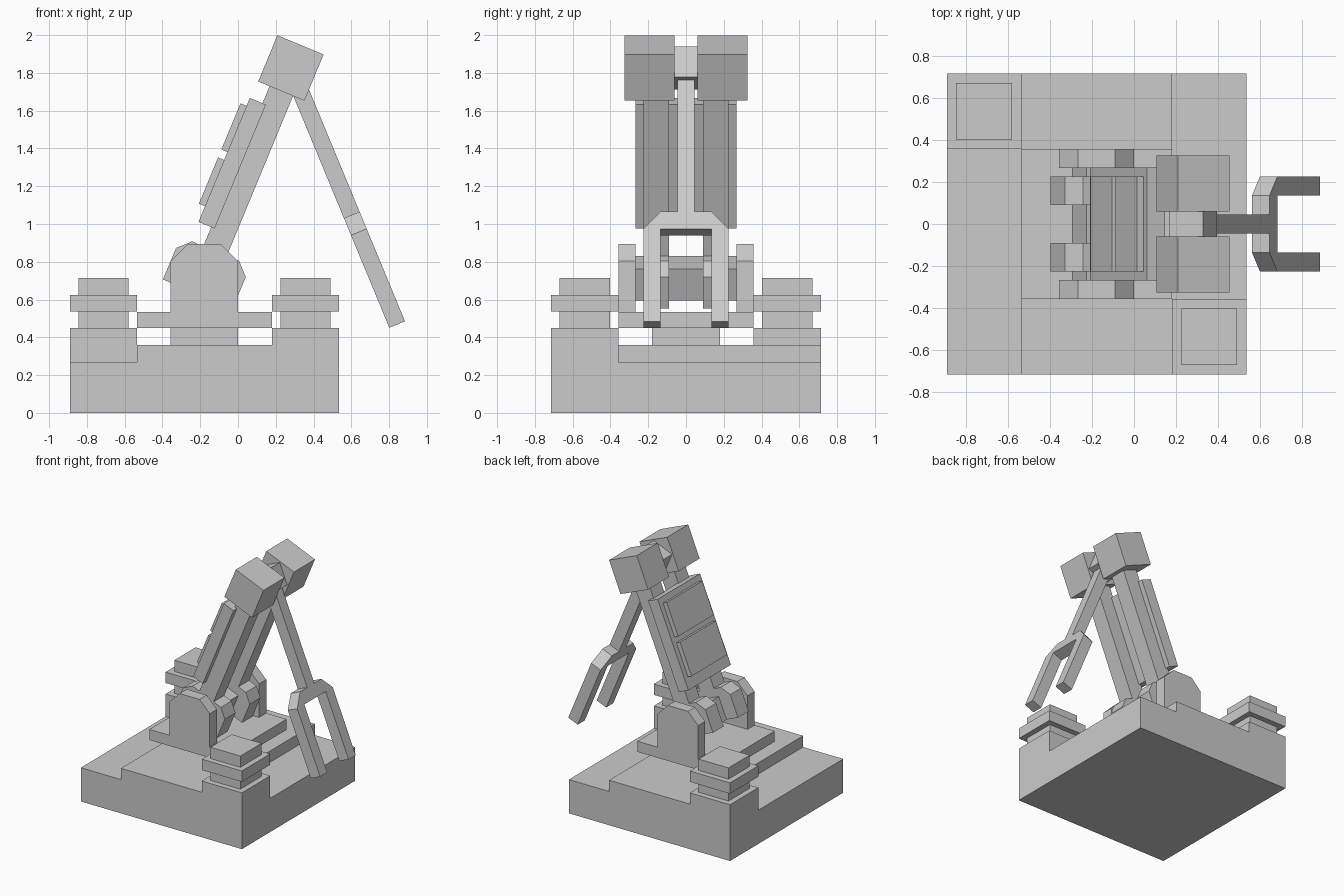
import bpy, bmesh
from math import radians
from mathutils import Matrix, Vector

cube = bpy.data.objects.get("Cube")
if cube:
    bpy.data.objects.remove(cube, do_unlink=True)

grey = bpy.data.materials.new("light_grey")
grey.use_nodes = True
COLOUR = (0.6, 0.6, 0.6, 1)
grey.diffuse_color = COLOUR
grey.node_tree.nodes["Principled BSDF"].inputs["Base Color"].default_value = COLOUR


def frame(x=0, z=0, tilt=0):
    """Local frame at (x, 0, z), leaning towards +x by tilt degrees."""
    return Matrix.Translation((x, 0, z)) @ Matrix.Rotation(radians(tilt), 4, 'Y')


def prism(name, points, lo, hi, place=Matrix(), across='Y'):
    """Extrude a flat outline; across Y it lies in (x, z), across X in (y, z)."""
    bm = bmesh.new()
    rings = []
    for w in (lo, hi):
        rings.append([bm.verts.new(place @ Vector((a, w, b) if across == 'Y' else (w, a, b)))
                      for a, b in points])
    bm.faces.new(rings[0])
    bm.faces.new(rings[1][::-1])
    n = len(points)
    for i in range(n):
        j = (i + 1) % n
        bm.faces.new((rings[0][i], rings[0][j], rings[1][j], rings[1][i]))
    bmesh.ops.recalc_face_normals(bm, faces=bm.faces)
    mesh = bpy.data.meshes.new(name)
    bm.to_mesh(mesh)
    bm.free()
    mesh.materials.append(grey)
    obj = bpy.data.objects.new(name, mesh)
    bpy.context.scene.collection.objects.link(obj)
    return obj


def box(name, x, y, z, place=Matrix()):
    """Box from (low, high) ranges on each axis."""
    outline = [(x[0], z[0]), (x[1], z[0]), (x[1], z[1]), (x[0], z[1])]
    return prism(name, outline, y[0], y[1], place)


# Base with lowered strips along both ends
LEFT, RIGHT, DEPTH = -0.89, 0.535, 0.715
IN_L, IN_R, IN_Y = -0.535, 0.18, 0.357
prism("base", [(LEFT, 0), (RIGHT, 0), (RIGHT, 0.27), (IN_R, 0.27), (IN_R, 0.36),
               (IN_L, 0.36), (IN_L, 0.27), (LEFT, 0.27)], -DEPTH, DEPTH)

# Stepped posts on two opposite corners
INSET = 0.045
for tag, x, y in (("front", (IN_R, RIGHT), (-DEPTH, -IN_Y)),
                  ("back", (LEFT, IN_L), (IN_Y, DEPTH))):
    small_x = (x[0] + INSET, x[1] - INSET)
    small_y = (y[0] + INSET, y[1] - INSET)
    box(tag + "_corner_block", x, y, (0.27, 0.45))
    box(tag + "_post_neck", small_x, small_y, (0.45, 0.538))
    box(tag + "_post_flange", x, y, (0.538, 0.625))
    box(tag + "_post_cap", small_x, small_y, (0.625, 0.715))

# Turntable
box("turntable_pedestal", (-0.357, 0), (-0.18, 0.18), (0.36, 0.45))
box("turntable_plate", (IN_L, IN_R), (-IN_Y, IN_Y), (0.45, 0.535))

# Frames for the leaning upper arm and the hanging forearm
TILT = 22.5
hip = frame(-0.178, 0.713, TILT)
elbow = frame(0.28, 1.826, TILT)
forearm = frame(0.28, 1.826, -TILT)

bracket = [(-0.357, 0.535), (0, 0.535), (0, 0.803), (-0.09, 0.893),
           (-0.267, 0.893), (-0.357, 0.803)]
hub = [(-0.2, -0.09), (0.2, -0.09), (0.2, 0.09), (0.135, 0.155),
       (-0.135, 0.155), (-0.2, 0.09)]


def span(side, a, b):
    return tuple(sorted((side * a, side * b)))


# Paired brackets, hubs, beams and elbow housings
for tag, s in (("front", -1), ("back", 1)):
    prism(tag + "_bracket", bracket, *span(s, 0.267, IN_Y))
    prism(tag + "_hub", hub, *span(s, 0.09, 0.225), hip)
    box(tag + "_arm_beam", (-0.0675, 0.0675), span(s, 0.09, 0.225), (-1.1, -0.1), elbow)
    box(tag + "_elbow_housing", (-0.1325, 0.1325), span(s, 0.06, 0.325),
        (-0.1325, 0.1325), elbow)

box("hip_axle", (-0.09, 0.09), (-0.267, 0.267), (-0.09, 0.09), hip)

# Back plate of the upper arm with two raised panels
box("arm_plate", (-0.14, -0.048), (-0.268, 0.268), (-0.94, -0.23), elbow)
for tag, top in (("upper", -0.275), ("lower", -0.585)):
    box(tag + "_arm_panel", (-0.175, -0.14), (-0.225, 0.225), (top - 0.265, top), elbow)

# Elbow block and forked forearm
box("elbow_block", (-0.0875, 0.0875), (-0.06, 0.06), (-0.0875, 0.0875), forearm)
half = [(0.045, -0.08), (0.045, -0.842), (0.135, -0.842), (0.225, -0.94),
        (0.225, -1.47), (0.135, -1.47), (0.135, -0.94)]
fork = half + [(-y, z) for y, z in reversed(half)]
prism("forearm_fork", fork, -0.045, 0.045, forearm, across='X')
